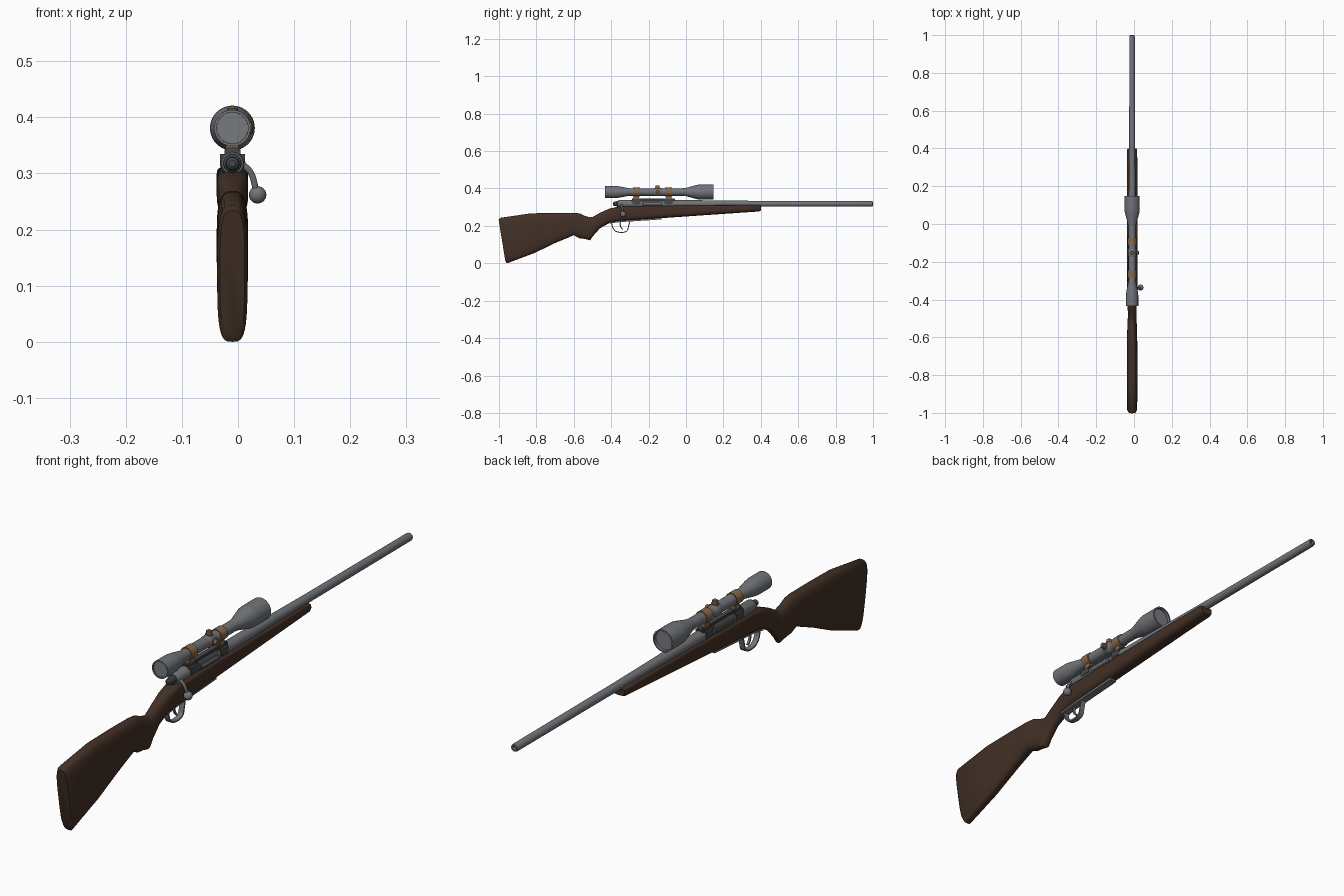
import bpy, bmesh, math
from mathutils import Vector

if "Cube" in bpy.data.objects:
    bpy.data.objects.remove(bpy.data.objects["Cube"], do_unlink=True)

CX = -0.01      # centre plane of the rifle
BORE = 0.318    # bore height
SIGHT = 0.381   # scope axis height


def material(name, r, g, b):
    m = bpy.data.materials.new(name)
    m.use_nodes = True
    m.diffuse_color = (r, g, b, 1)
    m.node_tree.nodes["Principled BSDF"].inputs["Base Color"].default_value = (r, g, b, 1)
    return m


WALNUT = material("dark walnut", 0.055, 0.030, 0.019)
STEEL = material("grey steel", 0.165, 0.175, 0.19)
DARK = material("dark steel", 0.06, 0.063, 0.07)
BRONZE = material("bronze", 0.23, 0.14, 0.07)
GLASS = material("grey glass", 0.19, 0.195, 0.21)
BLACK = material("bore black", 0.012, 0.012, 0.013)


def finish(name, bm, mat, angle=35):
    bmesh.ops.recalc_face_normals(bm, faces=bm.faces)
    me = bpy.data.meshes.new(name)
    bm.to_mesh(me)
    bm.free()
    me.materials.append(mat)
    ob = bpy.data.objects.new(name, me)
    bpy.context.collection.objects.link(ob)
    bpy.ops.object.select_all(action='DESELECT')
    ob.select_set(True)
    bpy.context.view_layer.objects.active = ob
    bpy.ops.object.shade_smooth_by_angle(angle=math.radians(angle))
    return ob


def loft(name, rings, mat, angle=35):
    """Skin a row of equal closed rings and cap both ends."""
    bm = bmesh.new()
    rows = [[bm.verts.new(p) for p in ring] for ring in rings]
    n = len(rows[0])
    for a, b in zip(rows, rows[1:]):
        for i in range(n):
            j = (i + 1) % n
            bm.faces.new((a[i], a[j], b[j], b[i]))
    bm.faces.new(rows[0])
    bm.faces.new(rows[-1])
    return finish(name, bm, mat, angle)


def lathe(name, profile, mat, centre, axis="Y", n=32):
    """Turn (position, radius) pairs about an axis through centre."""
    u, v, w = {"X": ("YZX"), "Y": ("ZXY"), "Z": ("XYZ")}[axis]
    unit = {"X": Vector((1, 0, 0)), "Y": Vector((0, 1, 0)), "Z": Vector((0, 0, 1))}
    turns = [2 * math.pi * i / n for i in range(n)]
    rings = [[Vector(centre) + unit[w] * t + r * (unit[u] * math.cos(a) + unit[v] * math.sin(a))
              for a in turns] for t, r in profile]
    return loft(name, rings, mat)


def box(name, y0, y1, z0, z1, half, mat, bevel=0.002):
    bm = bmesh.new()
    bmesh.ops.create_cube(bm, size=1)
    for v in bm.verts:
        v.co = (CX + v.co.x * 2 * half, (y0 + y1) / 2 + v.co.y * (y1 - y0),
                (z0 + z1) / 2 + v.co.z * (z1 - z0))
    bmesh.ops.bevel(bm, geom=bm.edges[:], offset=bevel, segments=2, affect='EDGES')
    return finish(name, bm, mat)


def smooth_path(pts, steps=5):
    """Catmull-Rom through the points (any dimension)."""
    pts = [Vector(p) for p in pts]
    ext = [pts[0]] + pts + [pts[-1]]
    out = []
    for a, b, c, d in zip(ext, ext[1:], ext[2:], ext[3:]):
        for k in range(steps):
            t = k / steps
            out.append(0.5 * (2 * b + (c - a) * t + (2 * a - 5 * b + 4 * c - d) * t ** 2
                              + (3 * b - a - 3 * c + d) * t ** 3))
    return out + [pts[-1]]


def strap(name, pts, half, thick, mat):
    """Flat metal strip following a (y, z) path."""
    path = smooth_path(pts)
    rings = []
    for i, p in enumerate(path):
        d = (path[min(i + 1, len(path) - 1)] - path[max(i - 1, 0)]).normalized()
        q = Vector((-d.y, d.x)) * thick / 2
        rings.append([(CX + sx * half, p.x + s * q.x, p.y + s * q.y)
                      for sx, s in ((-1, -1), (1, -1), (1, 1), (-1, 1))])
    return loft(name, rings, mat)


# Stock: y, bottom, top, half width, lean of section, top and bottom roundness
SECTIONS = [
    (-0.984, 0.012, 0.234, 0.022, 0.018, 3.5, 3.5),
    (-0.975, 0.000, 0.243, 0.027, 0.018, 3.5, 3.5),
    (-0.820, 0.055, 0.267, 0.028, 0.010, 3.2, 3.2),
    (-0.700, 0.108, 0.269, 0.028, 0, 3, 3),
    (-0.600, 0.150, 0.269, 0.027, 0, 2.6, 2.6),
    (-0.570, 0.134, 0.267, 0.026, 0, 2.4, 2.4),
    (-0.540, 0.130, 0.253, 0.025, 0, 2.3, 2.3),
    (-0.512, 0.123, 0.246, 0.024, 0, 2.2, 2.2),
    (-0.500, 0.142, 0.247, 0.023, 0, 2.2, 2.2),
    (-0.460, 0.187, 0.270, 0.023, 0, 2.3, 2.3),
    (-0.410, 0.215, 0.292, 0.026, 0, 3, 2.5),
    (-0.360, 0.225, 0.303, 0.028, 0, 5, 2.8),
    (-0.150, 0.240, 0.307, 0.028, 0, 6, 2.8),
    (0.200, 0.264, 0.311, 0.028, 0, 6, 2.6),
    (0.390, 0.277, 0.312, 0.027, 0, 5, 2.6),
    (0.400, 0.282, 0.308, 0.024, 0, 5, 2.6),
]


def power(v, n):
    return math.copysign(abs(v) ** (2 / n), v)


rings = []
for y, zb, zt, half, lean, nt, nb in SECTIONS:
    ring = []
    for i in range(40):
        a = 2 * math.pi * i / 40
        c, s = math.cos(a), math.sin(a)
        n = nt if s > 0 else nb
        h = power(s, n)
        ring.append((CX + half * power(c, n), y - lean * h, (zb + zt) / 2 + h * (zt - zb) / 2))
    rings.append(ring)
loft("stock", rings, WALNUT, 50)

# Barrel with a hollow crown
bore_axis = (CX, 0, BORE)
lathe("barrel", [(-0.10, 0.020), (0.05, 0.0195), (0.20, 0.0175), (0.42, 0.0155), (0.99, 0.0145),
                 (0.998, 0.013), (1.0, 0.010), (0.998, 0.007), (0.96, 0.007)], STEEL, bore_axis)
lathe("bore", [(0.962, 0.0069), (0.97, 0.0069)], BLACK, bore_axis, n=16)

# Receiver, bolt and ejection port
lathe("receiver", [(-0.36, 0.019), (-0.355, 0.021), (-0.07, 0.021), (-0.05, 0.0195)],
      STEEL, bore_axis)
lathe("bolt_shroud", [(-0.39, 0.006), (-0.386, 0.011), (-0.372, 0.012), (-0.368, 0.016),
                      (-0.345, 0.017)], DARK, bore_axis, n=20)
lathe("ejection_port", [(-0.235, 0.0222), (-0.125, 0.0222)], DARK, bore_axis)
lathe("bolt_body", [(-0.225, 0.006), (-0.135, 0.006)], STEEL, (CX + 0.018, 0, BORE), n=16)

# Bolt handle: curved round arm with a ball
arm = smooth_path([(CX + 0.01, -0.345, 0.318), (0.012, -0.345, 0.313),
                   (0.025, -0.342, 0.297), (0.033, -0.337, 0.265)])
rings = []
for i, p in enumerate(arm):
    d = (arm[min(i + 1, len(arm) - 1)] - arm[max(i - 1, 0)]).normalized()
    side = d.cross(Vector((0, 1, 0))).normalized()
    up = side.cross(d)
    rings.append([p + 0.0055 * (side * math.cos(a) + up * math.sin(a))
                  for a in [math.pi * k / 6 for k in range(12)]])
loft("bolt_handle", rings, STEEL)
bm = bmesh.new()
bmesh.ops.create_uvsphere(bm, u_segments=20, v_segments=12, radius=0.0155)
bmesh.ops.translate(bm, verts=bm.verts, vec=(0.035, -0.336, 0.262))
finish("bolt_knob", bm, STEEL, 60)

# Floor plate, trigger guard and trigger
strap("floor_plate", [(-0.41, 0.216), (-0.36, 0.224), (-0.30, 0.228), (-0.13, 0.239)],
      0.014, 0.009, STEEL)
strap("trigger_guard", [(-0.398, 0.220), (-0.392, 0.192), (-0.375, 0.171), (-0.340, 0.165),
                        (-0.315, 0.174), (-0.307, 0.198), (-0.300, 0.228)], 0.010, 0.005, STEEL)
strap("trigger", [(-0.350, 0.226), (-0.352, 0.208), (-0.348, 0.193), (-0.338, 0.182)],
      0.004, 0.006, STEEL)

# Scope body with recessed ends
scope_axis = (CX, 0, SIGHT)
lathe("scope_body", [(-0.424, 0.028), (-0.433, 0.028), (-0.433, 0.0325), (-0.375, 0.0325),
                     (-0.355, 0.030), (-0.305, 0.020), (-0.02, 0.020), (0.00, 0.022),
                     (0.06, 0.0385), (0.075, 0.040), (0.147, 0.040), (0.147, 0.035),
                     (0.132, 0.035)], STEEL, scope_axis, n=40)
lathe("eyepiece_lens", [(-0.429, 0.0279), (-0.424, 0.0279)], GLASS, scope_axis)
lathe("objective_lens", [(0.131, 0.0349), (0.136, 0.0349)], GLASS, scope_axis)

# Scope mount: rail, two clamps, two rings
box("mount_rail", -0.29, -0.06, 0.333, 0.346, 0.011, DARK)
for place, y in (("rear", -0.265), ("front", -0.093)):
    box(place + "_mount_base", y - 0.03, y + 0.03, 0.305, 0.343, 0.0225, DARK, 0.008)
    box(place + "_mount_post", y - 0.015, y + 0.015, 0.342, 0.366, 0.011, BRONZE)
    lathe(place + "_scope_ring", [(y - 0.018, 0.020), (y - 0.018, 0.0235),
                                  (y + 0.018, 0.0235), (y + 0.018, 0.020)], BRONZE, scope_axis)

# Adjustment turrets on the top and side
knob = [(0.014, 0.013), (0.024, 0.013), (0.025, 0.010), (0.034, 0.010), (0.036, 0.008)]
for label, axis in (("top", "Z"), ("side", "X")):
    lathe(label + "_turret", knob, BRONZE, (CX, -0.152, SIGHT), axis, 20)
lathe("turret_collar", [(-0.172, 0.020), (-0.168, 0.022), (-0.136, 0.022), (-0.132, 0.020)],
      STEEL, scope_axis)
